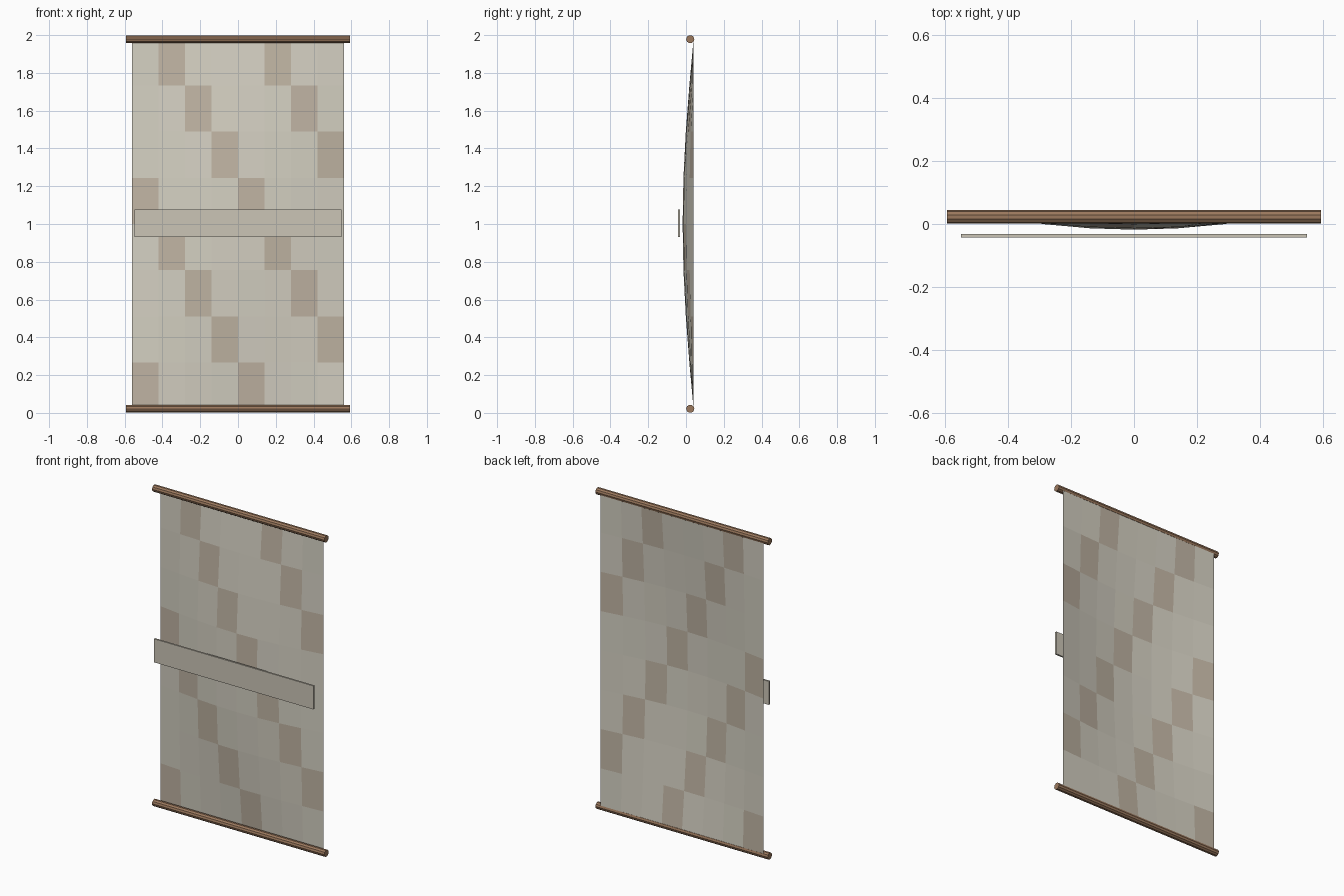
import bpy, bmesh, math
from mathutils import Matrix, Vector

if "Cube" in bpy.data.objects:
    bpy.data.objects.remove(bpy.data.objects["Cube"])


def material(name, rgb):
    m = bpy.data.materials.new(name)
    m.diffuse_color = (*rgb, 1)
    m.use_nodes = True
    m.node_tree.nodes["Principled BSDF"].inputs["Base Color"].default_value = m.diffuse_color
    return m


def add_object(name, bm, *mats):
    me = bpy.data.meshes.new(name)
    bm.to_mesh(me)
    bm.free()
    for m in mats:
        me.materials.append(m)
    ob = bpy.data.objects.new(name, me)
    bpy.context.collection.objects.link(ob)
    return ob


linen = material("linen", (0.66, 0.63, 0.54))
faded = material("faded_linen", (0.53, 0.46, 0.37))
wood = material("wood", (0.33, 0.19, 0.11))
band = material("band", (0.60, 0.56, 0.47))

R = 0.0215            # rod radius
ROD_Y = 0.0225        # rod depth position
N = 8                 # cloth cells each way
W, H = 0.56, 1.0 - R  # cloth half width and half height

# Hanging cloth: single-sheet grid bulging forward, with diagonal faded cells
bm = bmesh.new()
grid = []
for j in range(N + 1):
    row = []
    for i in range(N + 1):
        u, v = 2 * i / N - 1, 2 * j / N - 1
        bulge = math.cos(u * math.pi / 2) * math.cos(v * math.pi / 2)
        row.append(bm.verts.new((u * W, 0.04 - 0.058 * bulge, 1 + v * H)))
    grid.append(row)
for j in range(N):
    for i in range(N):
        f = bm.faces.new((grid[j][i], grid[j][i + 1],
                          grid[j + 1][i + 1], grid[j + 1][i]))
        f.material_index = 1 if (i + j) % 4 == 0 else 0
add_object("cloth", bm, linen, faded)

# Top and bottom rods
for name, z in (("bottom_rod", R), ("top_rod", 2 - R)):
    bm = bmesh.new()
    bmesh.ops.create_cone(bm, cap_ends=True, segments=10, radius1=R, radius2=R,
                          depth=1.186,
                          matrix=Matrix.Translation((0, ROD_Y, z))
                          @ Matrix.Rotation(math.pi / 2, 4, 'Y'))
    add_object(name, bm, wood)

# Flat band floating in front of the cloth
bm = bmesh.new()
bmesh.ops.create_cube(bm, size=1)
bmesh.ops.scale(bm, vec=Vector((1.098, 0.011, 0.146)), verts=bm.verts)
bmesh.ops.translate(bm, vec=Vector((0, -0.037, 1.003)), verts=bm.verts)
add_object("front_band", bm, band)
